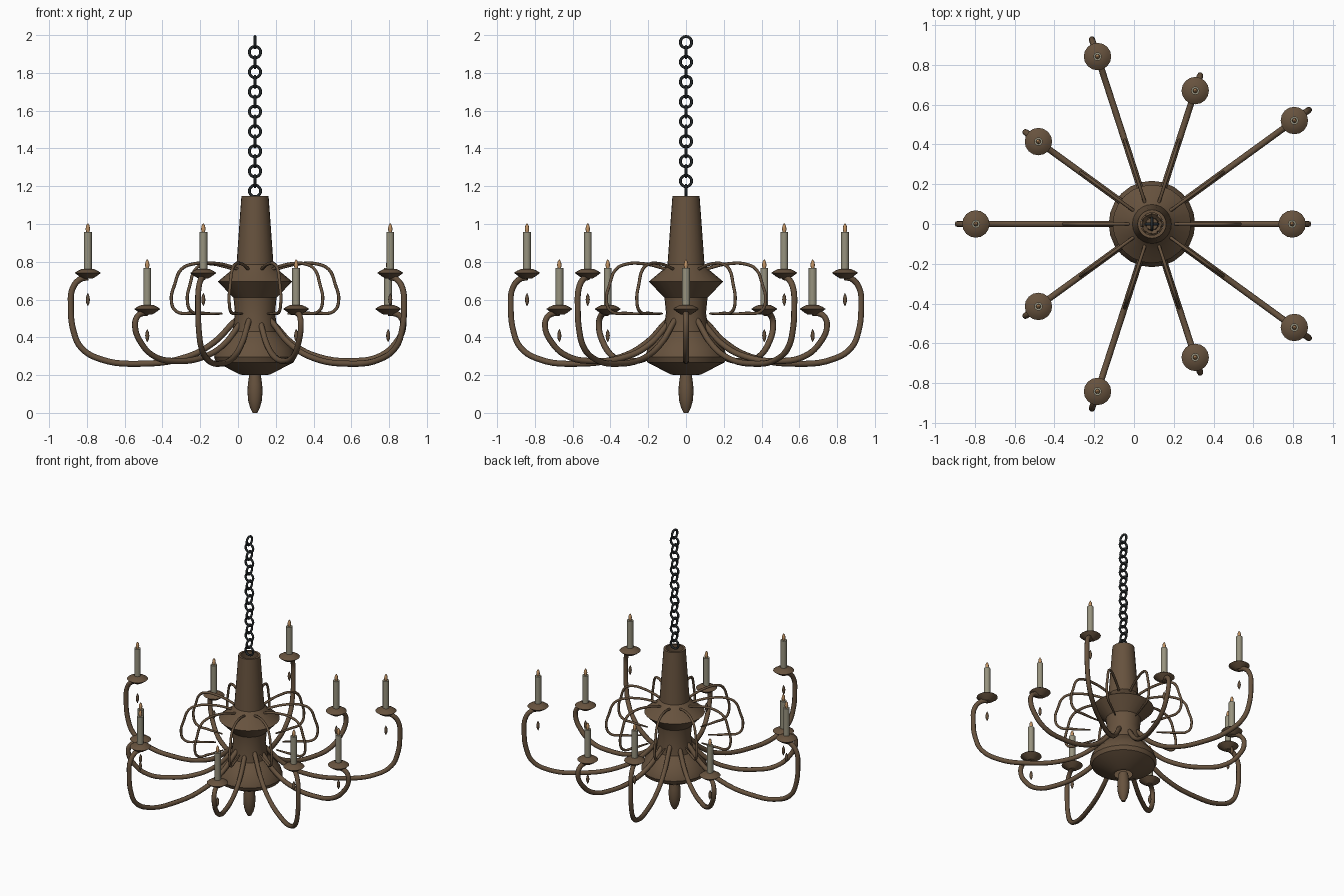
import bpy
from math import sin, cos, pi, radians

if "Cube" in bpy.data.objects:
    bpy.data.objects.remove(bpy.data.objects["Cube"])

CX = 0.09  # the central axis is offset slightly in x


def material(name, rgb):
    m = bpy.data.materials.new(name)
    m.diffuse_color = (*rgb, 1)
    m.use_nodes = True
    m.node_tree.nodes["Principled BSDF"].inputs["Base Color"].default_value = m.diffuse_color
    return m


BRONZE = material("bronze", (0.135, 0.085, 0.048))
WAX = material("wax", (0.31, 0.29, 0.21))
FLAME = material("flame", (0.55, 0.30, 0.13))
IRON = material("iron", (0.018, 0.022, 0.024))


def smooth(ob, angle):
    bpy.ops.object.select_all(action='DESELECT')
    ob.select_set(True)
    bpy.context.view_layer.objects.active = ob
    bpy.ops.object.shade_smooth_by_angle(angle=radians(angle))


def lathe(name, profile, segs, mat, loc, capped=True, angle=30):
    """Turn (radius, z) points, bottom to top, around a vertical axis."""
    verts = [(r * cos(2 * pi * i / segs), r * sin(2 * pi * i / segs), z)
             for r, z in profile for i in range(segs)]
    faces = [(k * segs + i, k * segs + (i + 1) % segs,
              (k + 1) * segs + (i + 1) % segs, (k + 1) * segs + i)
             for k in range(len(profile) - 1) for i in range(segs)]
    if capped:
        faces.append(tuple(reversed(range(segs))))
        faces.append(tuple(range(len(verts) - segs, len(verts))))
    me = bpy.data.meshes.new(name)
    me.from_pydata(verts, [], faces)
    me.materials.append(mat)
    ob = bpy.data.objects.new(name, me)
    ob.location = loc
    bpy.context.collection.objects.link(ob)
    smooth(ob, angle)
    return ob


def tube(name, path, radius, angle, taper=False):
    """Sweep a round rod along an (r, z) path in the radial plane at an angle."""
    cu = bpy.data.curves.new(name, 'CURVE')
    cu.dimensions = '3D'
    cu.bevel_depth = radius
    cu.bevel_resolution = 2
    cu.resolution_u = 5
    cu.use_fill_caps = True
    cu.materials.append(BRONZE)
    sp = cu.splines.new('BEZIER')
    sp.bezier_points.add(len(path) - 1)
    for bp, (r, z) in zip(sp.bezier_points, path):
        bp.co = (r * cos(angle), r * sin(angle), z)
        bp.handle_left_type = bp.handle_right_type = 'AUTO'
    if taper:
        sp.bezier_points[-1].radius = 0.6
    ob = bpy.data.objects.new(name, cu)
    ob.location = (CX, 0, 0)
    bpy.context.collection.objects.link(ob)
    bpy.ops.object.select_all(action='DESELECT')
    ob.select_set(True)
    bpy.context.view_layer.objects.active = ob
    bpy.ops.object.convert(target='MESH')
    smooth(bpy.context.object, 50)


# Central turned body, open at both ends
lathe("body", [(0.058, 0.20), (0.08, 0.203), (0.205, 0.268), (0.217, 0.295),
               (0.203, 0.34), (0.16, 0.39), (0.12, 0.43), (0.106, 0.53),
               (0.114, 0.61), (0.197, 0.695), (0.125, 0.755), (0.098, 0.785),
               (0.072, 1.147), (0.056, 1.147)],
      24, BRONZE, (CX, 0, 0), capped=False)

# Hanging finial
lathe("finial", [(0.012, 0.0), (0.027, 0.03), (0.036, 0.065), (0.04, 0.11),
                 (0.038, 0.15), (0.03, 0.207)], 16, BRONZE, (CX, 0, 0), angle=40)

# Chain of alternating round links
for i in range(16):
    rot = (pi / 2, 0, 0) if i % 2 == 0 else (0, pi / 2, 0)
    bpy.ops.mesh.primitive_torus_add(location=(CX, 0, 1.175 + 0.0525 * i), rotation=rot,
                                     major_radius=0.030, minor_radius=0.0075,
                                     major_segments=20, minor_segments=8)
    link = bpy.context.object
    link.name = "chain_link"
    link.data.materials.append(IRON)
    smooth(link, 60)

OUTER = [(0.04, 0.53), (0.1, 0.49), (0.215, 0.375), (0.36, 0.297), (0.62, 0.26),
         (0.82, 0.285), (0.92, 0.345), (0.96, 0.43), (0.975, 0.57), (0.965, 0.66),
         (0.925, 0.708), (0.885, 0.718)]
INNER = [(0.04, 0.53), (0.1, 0.47), (0.2, 0.365), (0.33, 0.298), (0.53, 0.275),
         (0.66, 0.30), (0.745, 0.37), (0.785, 0.46), (0.77, 0.51), (0.735, 0.528),
         (0.705, 0.53)]
SCROLL = [(0.07, 0.745), (0.16, 0.775), (0.24, 0.79), (0.33, 0.788), (0.39, 0.76),
          (0.425, 0.68), (0.443, 0.60), (0.42, 0.54), (0.33, 0.527), (0.215, 0.525)]

# Ten arms, alternating short low and long high, each with a thin scroll above
for k in range(10):
    a = k * pi / 5
    path, r, z = (INNER, 0.705, 0.55) if k % 2 == 0 else (OUTER, 0.885, 0.741)
    tube("arm", path, 0.016, a)
    tube("scroll", SCROLL, 0.0085, a, taper=True)
    loc = (CX + r * cos(a), r * sin(a), z)
    # Drip pan, candle, flame and hanging drop
    lathe("drip_pan", [(0.025, -0.03), (0.045, -0.018), (0.069, 0.0), (0.055, 0.01),
                       (0.03, 0.022)], 16, BRONZE, loc)
    lathe("candle", [(0.021, 0.015), (0.021, 0.216)], 12, WAX, loc)
    lathe("flame", [(0.008, 0.214), (0.012, 0.232), (0.009, 0.25), (0.002, 0.262)],
          8, FLAME, loc, angle=60)
    lathe("drop", [(0.001, -0.175), (0.009, -0.158), (0.011, -0.14), (0.008, -0.122),
                   (0.001, -0.107)], 8, BRONZE, loc, angle=60)
